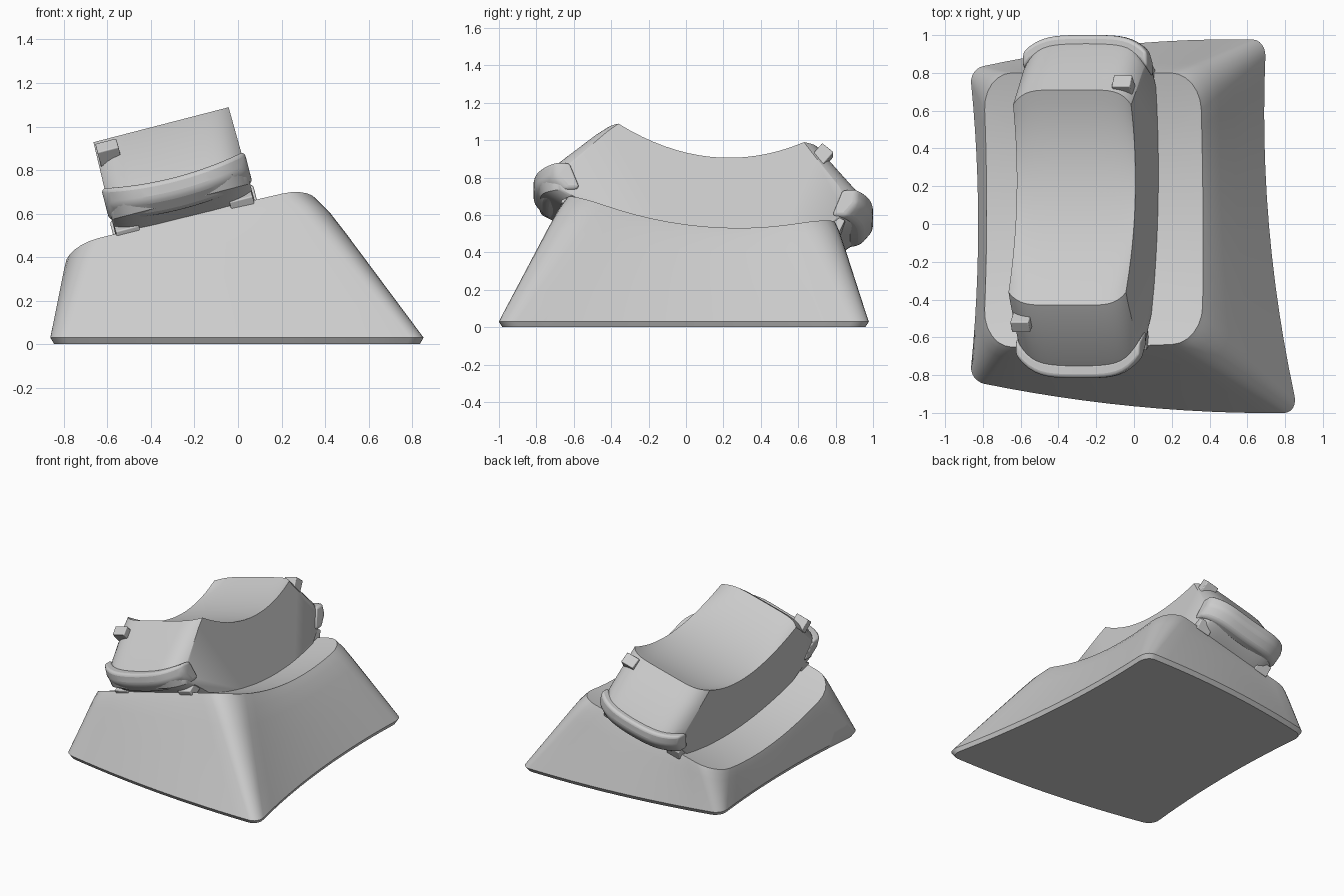
import bpy, bmesh, math
from mathutils import Matrix

cube = bpy.data.objects.get("Cube")
if cube:
    bpy.data.objects.remove(cube)

grey = bpy.data.materials.new("plain grey")
grey.use_nodes = True
grey.diffuse_color = (0.6, 0.6, 0.6, 1)
grey.node_tree.nodes["Principled BSDF"].inputs["Base Color"].default_value = (0.6, 0.6, 0.6, 1)

# The upper parts share one frame, tilted about the y axis
TILT = Matrix.Rotation(math.radians(-14.5), 4, 'Y')


def loft(name, rings, matrix=None, bevel=0, angle=35):
    """Skin a list of closed rings of equal length and cap both ends."""
    bm = bmesh.new()
    loops = [[bm.verts.new(p) for p in ring] for ring in rings]
    for a, b in zip(loops, loops[1:]):
        for i in range(len(a)):
            j = (i + 1) % len(a)
            bm.faces.new((a[i], a[j], b[j], b[i]))
    bm.faces.new(loops[0][::-1])
    bm.faces.new(loops[-1])
    bmesh.ops.recalc_face_normals(bm, faces=bm.faces)
    if matrix:
        bm.transform(matrix)
    mesh = bpy.data.meshes.new(name)
    bm.to_mesh(mesh)
    bm.free()
    obj = bpy.data.objects.new(name, mesh)
    bpy.context.collection.objects.link(obj)
    mesh.materials.append(grey)
    if bevel:
        mod = obj.modifiers.new("soft edges", 'BEVEL')
        mod.width, mod.segments = bevel, 3
    bpy.context.view_layer.objects.active = obj
    obj.select_set(True)
    bpy.ops.object.shade_smooth_by_angle(angle=math.radians(angle))
    obj.select_set(False)
    return obj


def rounded_square(r, arc=6, side=12):
    """Points of a rounded square spanning -1 to 1."""
    corners = []
    for k, (sx, sy) in enumerate([(1, 1), (-1, 1), (-1, -1), (1, -1)]):
        corners.append([(sx * (1 - r) + r * math.cos(t), sy * (1 - r) + r * math.sin(t))
                        for t in [math.pi / 2 * (k + i / arc) for i in range(arc + 1)]])
    pts = []
    for k in range(4):
        pts += corners[k]
        (ax, ay), (bx, by) = corners[k][-1], corners[(k + 1) % 4][0]
        pts += [(ax + (bx - ax) * i / side, ay + (by - ay) * i / side) for i in range(1, side)]
    return pts


def quad(u, v, corners, bows):
    """Map a unit square to a quad whose left, right, front and back edges bow."""
    fl, fr, br, bl = corners
    a, b = (1 + u) / 2, (1 + v) / 2
    x, y = [(1 - b) * ((1 - a) * fl[i] + a * fr[i]) + b * ((1 - a) * bl[i] + a * br[i]) for i in (0, 1)]
    x += (1 - v * v) * ((1 - a) * bows[0] + a * bows[1])
    y += (1 - u * u) * ((1 - b) * bows[2] + b * bows[3])
    return x, y


def saddle(x, y):
    return 0.515 + 0.244 * (y - 0.27) ** 2 + 0.25 * (x - 0.3)


# Flared base with a hollow sloping top
FOOT = [(-0.87, -0.83), (0.87, -1.0), (0.70, 0.975), (-0.87, 0.82)]
FOOT_BOW = (0.045, -0.07, -0.05, 0.05)
TOP = [(-0.80, -0.65), (0.36, -0.63), (0.35, 0.80), (-0.80, 0.80)]
TOP_BOW = (0.02, 0.01, -0.01, 0)


def base_ring(t, swell, z_shift=0):
    ring = []
    for (fu, fv), (tu, tv) in zip(rounded_square(0.09), rounded_square(0.27)):
        fx, fy = quad(fu, fv, FOOT, FOOT_BOW)
        tx, ty = quad(tu, tv, TOP, TOP_BOW)
        k = t - swell
        z = 0.03 + (saddle(tx, ty) - 0.03) * t
        ring.append((fx + (tx - fx) * k, fy + (ty - fy) * k, z + z_shift))
    return ring


rings = [[(x * 0.98, y * 0.98, 0) for x, y, z in base_ring(0, 0)]]
rings += [base_ring(t, s) for t, s in [(0, 0), (0.25, 0.01), (0.5, 0.02), (0.75, 0.03),
                                       (0.9, 0.03), (0.97, 0.01)]]
for size in (1.0, 0.97, 0.8, 0.6, 0.4, 0.2, 0.04):
    ring = []
    for u, v in rounded_square(0.27):
        x, y = quad(u * size, v * size, TOP, TOP_BOW)
        ring.append((x, y, saddle(x, y)))
    rings.append(ring)
loft("flared_base", rings)

# Saddle-shaped block: side profile swept across, with ends rounded in plan
MID, HALF = -0.09, 0.325
STEPS = 16


def block_profile():
    pts = [(-0.56, 0.56), (-0.70, 0.66), (-0.78, 0.70), (-0.80, 0.76), (-0.72, 0.85), (-0.50, 1.02)]
    for i in range(STEPS + 1):
        y = -0.43 + 1.14 * i / STEPS
        pts.append((y, 0.875 + 0.41 * (y - 0.25) ** 2))
    pts += [(0.78, 0.88), (0.92, 0.72), (0.97, 0.64), (0.95, 0.57), (0.80, 0.46)]
    for i in range(1, STEPS):
        y = 0.80 - 1.36 * i / STEPS
        pts.append((y, 0.40 + 0.244 * (y - 0.27) ** 2))
    return pts


rings = []
for i in range(25):
    u = math.sin(math.pi * (i / 24 - 0.5))
    shrink = 1 - 0.13 * abs(u) ** 6
    rings.append([(MID + HALF * u * (1 + 0.06 * (0.85 - z)), 0.1 + (y - 0.1) * shrink, z)
                  for y, z in block_profile()])
loft("saddle_block", rings, TILT, angle=32)


# Curved lips wrapping the two ends of the block
def lip(name, side, y_mid, z_mid, wrap):
    rings = []
    for i in range(21):
        u = i / 10 - 1
        y = y_mid - side * wrap * abs(u) ** 4
        z = z_mid + 0.035 * u * u
        rings.append([(MID + (HALF + 0.015) * u, y + side * dy, z + dz) for dy, dz in
                      [(0.0, 0.07), (0.0, -0.01), (-0.06, -0.08), (-0.14, -0.08), (-0.08, 0.07)]])
    loft(name, rings, TILT, bevel=0.02, angle=40)


lip("front_lip", -1, -0.815, 0.745, 0.12)
lip("back_lip", 1, 1.0, 0.595, 0.09)


# Small blocks at the corners of the saddle block and under its ends
def stub(name, x, y, z, size, lean):
    sx, sy, sz = [s / 2 for s in size]
    ring = [(-sx, -sy), (sx, -sy), (sx, sy), (-sx, sy)]
    place = TILT @ Matrix.Translation((x, y, z)) @ Matrix.Rotation(math.radians(lean), 4, 'X')
    loft(name, [[(a, b, h) for a, b in ring] for h in (-sz, sz)], place, bevel=0.006)


stub("front_corner_stub", MID - 0.265, -0.52, 1.0, (0.10, 0.07, 0.09), 38)
stub("back_corner_stub", MID + 0.265, 0.73, 0.90, (0.10, 0.08, 0.09), -40)
for label, x in (("right", MID - 0.27), ("left", MID + 0.27)):
    stub("front_foot_" + label, x, -0.60, 0.635, (0.11, 0.12, 0.07), 25)
    stub("back_foot_" + label, x, 0.78, 0.52, (0.11, 0.12, 0.08), -25)
